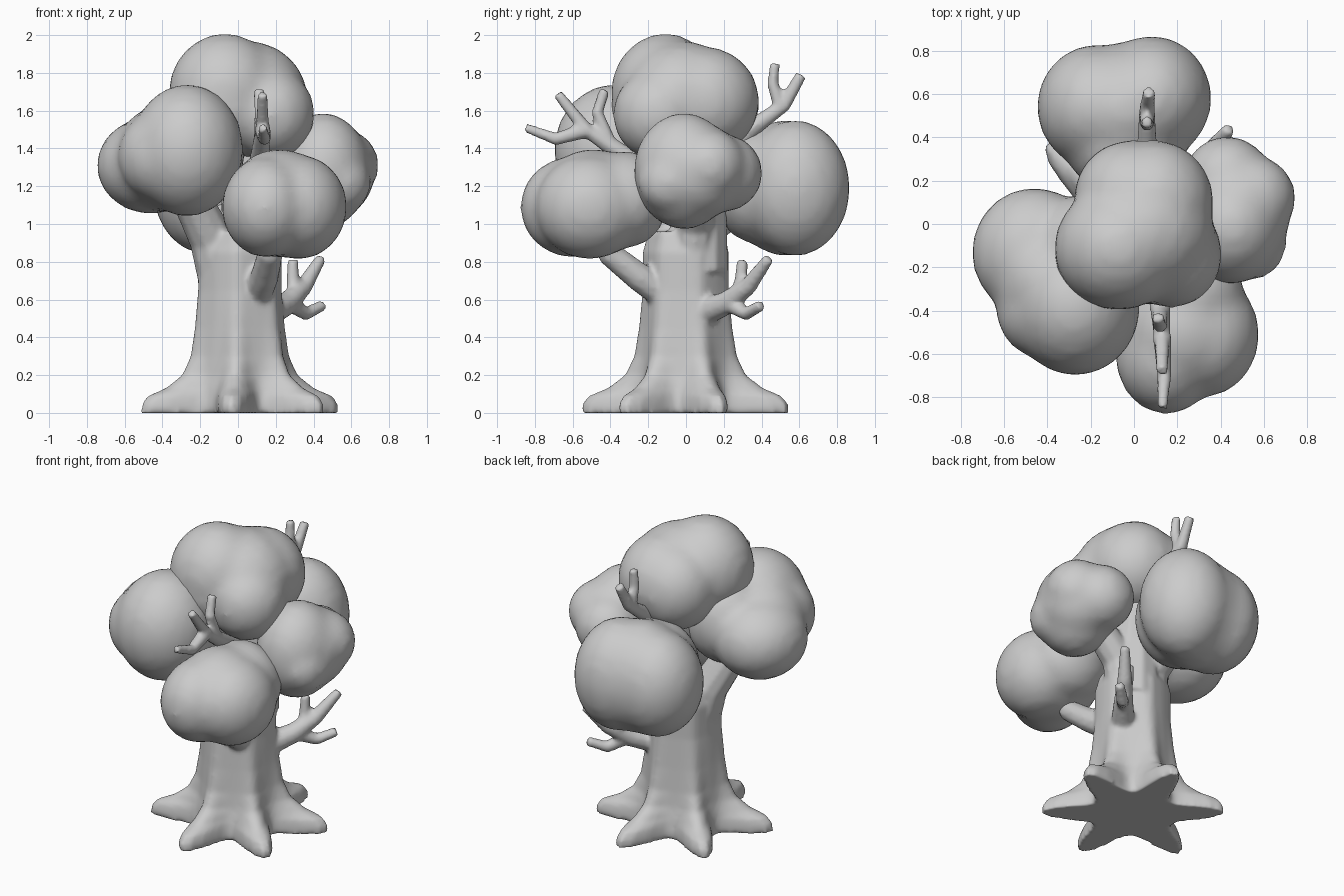
import bpy, bmesh, math
from mathutils import Vector, Matrix


def skin_rings(bm, rings):
    """Bridge closed loops of points into a capped solid."""
    loops = [[bm.verts.new(p) for p in r] for r in rings]
    n = len(loops[0])
    for a, b in zip(loops, loops[1:]):
        for i in range(n):
            j = (i + 1) % n
            bm.faces.new((a[i], a[j], b[j], b[i]))
    bm.faces.new(loops[0][::-1])
    bm.faces.new(loops[-1])


def tube(bm, pts, r0, r1, sides=10):
    """Tapered limb along a path, with rings turned smoothly from one to the next."""
    pts = [Vector(p) for p in pts]
    rings, side = [], Vector((1, 0.01, 0))
    for k, p in enumerate(pts):
        d = (pts[min(k + 1, len(pts) - 1)] - pts[max(k - 1, 0)]).normalized()
        side = (side - d * side.dot(d)).normalized()
        up = d.cross(side)
        r = r0 + (r1 - r0) * k / (len(pts) - 1)
        rings.append([p + r * (math.cos(t) * side + math.sin(t) * up)
                      for t in (2 * math.pi * i / sides for i in range(sides))])
    skin_rings(bm, rings)


def finish(bm, name, voxel, smooth):
    """Fuse overlapping solids into one soft surface."""
    bmesh.ops.recalc_face_normals(bm, faces=bm.faces)
    me = bpy.data.meshes.new(name)
    bm.to_mesh(me)
    bm.free()
    ob = bpy.data.objects.new(name, me)
    bpy.context.collection.objects.link(ob)
    m = ob.modifiers.new("fuse", 'REMESH')
    m.mode, m.voxel_size, m.use_smooth_shade = 'VOXEL', voxel, True
    s = ob.modifiers.new("soften", 'SMOOTH')
    s.factor, s.iterations = 0.5, smooth


# Trunk with six flared roots
ROOTS = [math.radians(a) for a in (20, 78, 138, 200, 265, 322)]
PROFILE = [(0, .27, .56), (.05, .27, .555), (.09, .265, .52), (.13, .26, .42),
           (.2, .245, .325), (.3, .235, .275), (.45, .225, .25),
           (.65, .215, .23), (.85, .215, .23), (.96, .18, .20)]
wood = bmesh.new()
rings = []
for z, inner, outer in PROFILE:
    ring = []
    for i in range(72):
        t = 2 * math.pi * i / 72
        w = max(math.exp(-(math.remainder(t - a, 2 * math.pi) / .24) ** 2) for a in ROOTS)
        r = inner + (outer - inner) * w
        ring.append((r * math.cos(t) + .01, r * math.sin(t), z))
    rings.append(ring)
skin_rings(wood, rings)

# Limbs carrying each foliage clump
tube(wood, [(.06, .06, .75), (.06, .07, 1.1), (.02, .05, 1.5)], .17, .13)
tube(wood, [(-.06, -.02, .65), (-.14, -.04, .92), (-.28, -.15, 1.2)], .14, .10)
tube(wood, [(.08, -.05, .58), (.14, -.25, .72), (.17, -.40, .84), (.2, -.47, 1.0)], .085, .06)
tube(wood, [(.08, .03, .7), (.16, .05, 1.0), (.4, .05, 1.25)], .12, .09)
tube(wood, [(-.04, .04, .75), (-.06, .12, .98), (-.08, .4, 1.17)], .11, .08)

# Lower forked branch on the right
tube(wood, [(.14, .06, .52), (.26, .21, .58), (.35, .33, .67), (.44, .44, .82)], .08, .03)
tube(wood, [(.30, .27, .60), (.29, .29, .70), (.29, .30, .81)], .04, .03)
tube(wood, [(.27, .22, .58), (.36, .32, .525), (.45, .40, .57)], .045, .03)
# Forked branch above the front clump
tube(wood, [(.10, -.15, 1.25), (.12, -.38, 1.40), (.13, -.53, 1.50), (.13, -.68, 1.69)], .06, .027)
tube(wood, [(.12, -.40, 1.42), (.12, -.47, 1.59), (.11, -.43, 1.71)], .038, .029)
tube(wood, [(.13, -.52, 1.50), (.14, -.69, 1.45), (.13, -.85, 1.51)], .045, .025)
# Forked branch above the back clump
tube(wood, [(.05, .2, 1.38), (.06, .38, 1.53), (.06, .52, 1.63), (.07, .61, 1.79)], .055, .03)
tube(wood, [(.06, .50, 1.62), (.06, .46, 1.74), (.06, .47, 1.85)], .038, .028)
finish(wood, "trunk", .015, 3)

# Foliage clumps: lobes of (centre, radii)
CLUMPS = {
    "top_foliage": [((-.07, -.11, 1.69), (.29, .28, .31)), ((.09, .10, 1.65), (.27, .28, .28)),
                    ((.17, -.14, 1.58), (.23, .24, .24)), ((-.01, .12, 1.63), (.26, .26, .27)),
                    ((.05, -.02, 1.66), (.31, .31, .30)), ((-.08, -.14, 1.62), (.28, .25, .24))],
    "left_foliage": [((-.27, -.38, 1.39), (.29, .31, .34)), ((-.46, -.13, 1.31), (.28, .29, .25)),
                     ((-.22, -.12, 1.38), (.25, .25, .28)), ((-.37, -.26, 1.35), (.28, .28, .28)),
                     ((-.40, -.39, 1.36), (.23, .23, .24))],
    "front_foliage": [((.15, -.60, 1.09), (.23, .27, .26)), ((.32, -.51, 1.09), (.25, .28, .27)),
                      ((.25, -.32, 1.13), (.25, .22, .25)), ((.22, -.49, 1.11), (.28, .29, .28))],
    "right_foliage": [((.45, -.01, 1.28), (.24, .26, .30)), ((.55, .12, 1.31), (.19, .19, .19)),
                      ((.43, .20, 1.27), (.20, .20, .20)), ((.49, .06, 1.28), (.23, .25, .25)),
                      ((.55, -.08, 1.22), (.15, .17, .16))],
    "back_foliage": [((-.17, .54, 1.18), (.27, .28, .33)), ((.08, .58, 1.19), (.27, .28, .35)),
                     ((-.04, .36, 1.20), (.27, .22, .29)), ((-.04, .53, 1.19), (.30, .30, .35))],
}
for name, lobes in CLUMPS.items():
    bm = bmesh.new()
    for c, r in lobes:
        bmesh.ops.create_icosphere(bm, subdivisions=3, radius=1.035,
                                   matrix=Matrix.LocRotScale(Vector(c), None, Vector(r)))
    finish(bm, name, .035, 4)
